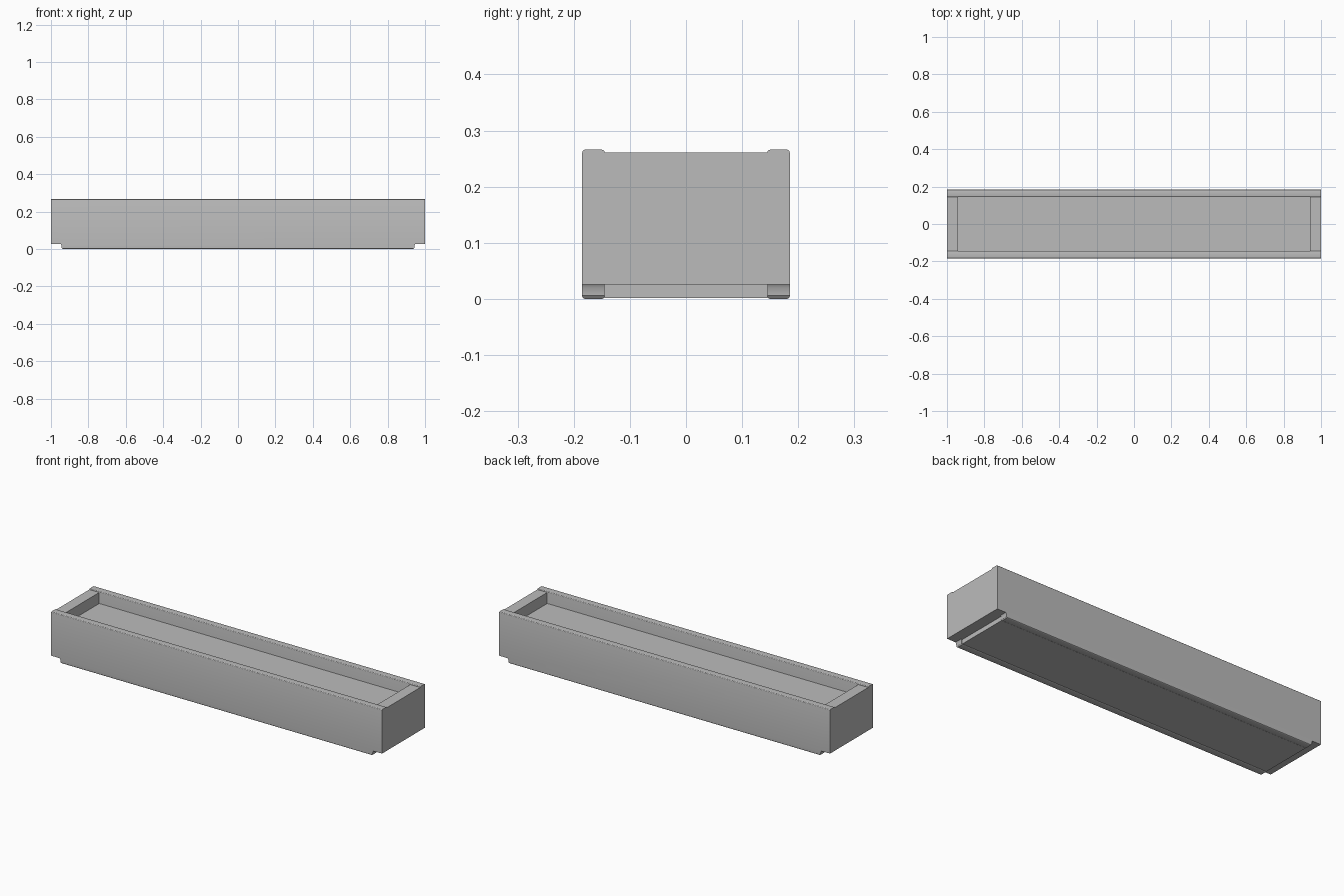
import bpy, bmesh

cube = bpy.data.objects.get("Cube")
if cube:
    bpy.data.objects.remove(cube)

LENGTH, DEPTH, TOP = 1.0, 0.185, 0.266   # half length, half depth, full height
WALL = 0.04                              # side board thickness
INNER = DEPTH - WALL
NOTCH_Z, NOTCH_X = 0.026, 0.948
RIM_Z, FLOOR_Z = 0.261, 0.204

grey = bpy.data.materials.new("matte grey")
grey.use_nodes = True
grey.diffuse_color = (0.5, 0.5, 0.5, 1)
grey.node_tree.nodes["Principled BSDF"].inputs["Base Color"].default_value = (0.5, 0.5, 0.5, 1)


def extruded(name, outline, y0, y1, round_edges=0):
    """Extrude an x-z outline along y, rounding its long top and bottom edges."""
    bm = bmesh.new()
    face = bm.faces.new([bm.verts.new((x, y0, z)) for x, z in outline])
    new = bmesh.ops.extrude_face_region(bm, geom=[face])["geom"]
    moved = [v for v in new if isinstance(v, bmesh.types.BMVert)]
    bmesh.ops.translate(bm, verts=moved, vec=(0, y1 - y0, 0))
    bmesh.ops.recalc_face_normals(bm, faces=bm.faces)
    if round_edges:
        levels = {min(z for x, z in outline), max(z for x, z in outline)}
        edges = [e for e in bm.edges
                 if abs(e.verts[0].co.x - e.verts[1].co.x) > 1
                 and any(abs(e.verts[0].co.z - z) < 1e-5 for z in levels)]
        bmesh.ops.bevel(bm, geom=edges, offset=round_edges, segments=3,
                        profile=0.5, affect='EDGES')
    mesh = bpy.data.meshes.new(name)
    bm.to_mesh(mesh)
    bm.free()
    mesh.materials.append(grey)
    obj = bpy.data.objects.new(name, mesh)
    bpy.context.collection.objects.link(obj)
    bpy.ops.object.select_all(action='DESELECT')
    obj.select_set(True)
    bpy.context.view_layer.objects.active = obj
    bpy.ops.object.shade_smooth_by_angle()
    return obj


def box(x0, x1, z0, z1):
    return [(x0, z0), (x1, z0), (x1, z1), (x0, z1)]


# Long side boards with a small sloped notch under each end
half = [(0.938, 0), (0.943, 0.006), (0.944, 0.02), (NOTCH_X, NOTCH_Z),
        (LENGTH, NOTCH_Z), (LENGTH, TOP)]
board = half + [(-x, z) for x, z in reversed(half)]
extruded("front_board", board, -DEPTH, -INNER, 0.005)
extruded("back_board", board, INNER, DEPTH, 0.005)

# End blocks, slightly lower than the boards
for side, name in ((1, "left_end"), (-1, "right_end")):
    x0, x1 = sorted((side * 0.94, side * LENGTH))
    extruded(name, box(x0, x1, NOTCH_Z, RIM_Z), -INNER, INNER)

# Solid core: bottom panel up to the recessed floor
extruded("core", box(-0.94, 0.94, 0.002, FLOOR_Z - 0.003), -INNER, INNER)
extruded("floor_panel", box(-0.932, 0.932, FLOOR_Z - 0.01, FLOOR_Z), -0.138, 0.138)
